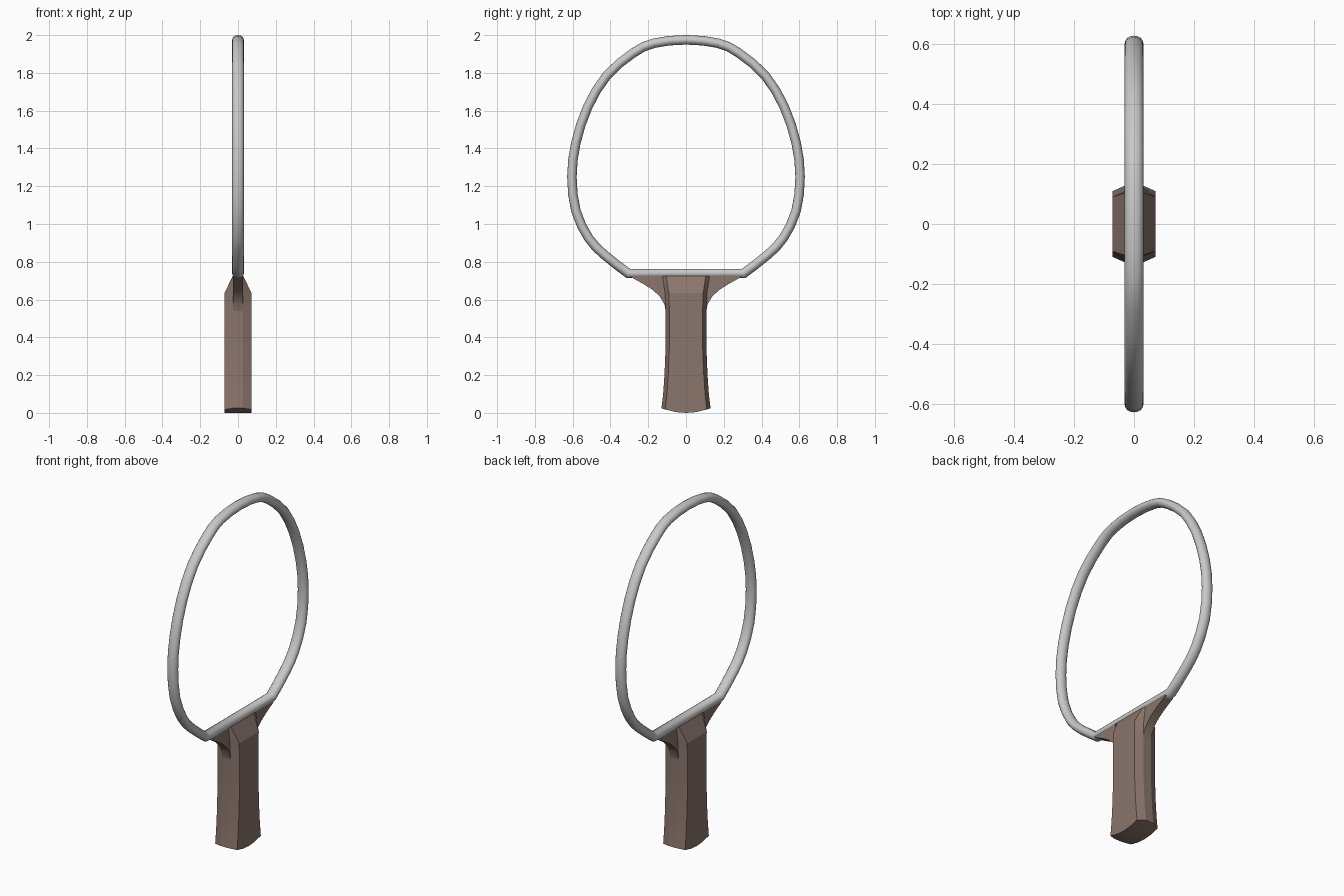
import bpy, bmesh, math
from mathutils import Vector

if "Cube" in bpy.data.objects:
    bpy.data.objects.remove(bpy.data.objects["Cube"])


def material(name, rgb):
    m = bpy.data.materials.new(name)
    m.diffuse_color = (*rgb, 1.0)
    m.use_nodes = True
    m.node_tree.nodes["Principled BSDF"].inputs["Base Color"].default_value = m.diffuse_color
    return m


GREY = material("light grey", (0.58, 0.58, 0.58))
BROWN = material("dull brown", (0.26, 0.18, 0.15))


def finish(name, bm, mat, angle):
    bmesh.ops.recalc_face_normals(bm, faces=bm.faces)
    me = bpy.data.meshes.new(name)
    bm.to_mesh(me)
    bm.free()
    me.materials.append(mat)
    ob = bpy.data.objects.new(name, me)
    bpy.context.collection.objects.link(ob)
    bpy.ops.object.select_all(action='DESELECT')
    ob.select_set(True)
    bpy.context.view_layer.objects.active = ob
    bpy.ops.object.shade_smooth_by_angle(angle=math.radians(angle))
    return ob


# Hoop centreline (y, z): right half from the top to the lower corner
half = [(0, 1.975), (0.17, 1.957), (0.28, 1.905), (0.42, 1.785), (0.52, 1.62),
        (0.583, 1.43), (0.604, 1.25), (0.583, 1.07), (0.515, 0.925),
        (0.43, 0.835), (0.305, 0.738)]


def smooth_path(pts, steps):
    p = [Vector(q) for q in pts]
    p = [Vector((-p[1].x, p[1].y))] + p + [2 * p[-1] - p[-2]]
    out = []
    for i in range(1, len(p) - 2):
        a, b, c, d = p[i - 1:i + 3]
        for s in range(steps):
            t = s / steps
            out.append(0.5 * (2 * b + (c - a) * t + (2 * a - 5 * b + 4 * c - d) * t * t
                              + (3 * b - a - 3 * c + d) * t ** 3))
    return out + [p[-2]]


right = smooth_path(half, 2)
path = right + [Vector((-q.x, q.y)) for q in reversed(right[1:])]

# Hoop: oval section swept round the closed path, mitred at the corners
bm = bmesh.new()
SIDES = 16
rings = []
n = len(path)
for i, q in enumerate(path):
    d0 = (q - path[i - 1]).normalized()
    d1 = (path[(i + 1) % n] - q).normalized()
    t = (d0 + d1).normalized()
    normal = Vector((-t.y, t.x)) / max(t.dot(d1), 0.5)
    ring = []
    for k in range(SIDES):
        a = 2 * math.pi * k / SIDES
        r = q + normal * 0.025 * math.cos(a)
        ring.append(bm.verts.new((0.031 * math.sin(a), r.x, r.y)))
    rings.append(ring)
for i in range(n):
    r0, r1 = rings[i], rings[(i + 1) % n]
    for k in range(SIDES):
        j = (k + 1) % SIDES
        bm.faces.new((r0[k], r0[j], r1[j], r1[k]))
finish("hoop_frame", bm, GREY, 40)

# Grip: bevelled section lofted upwards, flared foot, rounded base, sloped shoulders
levels = [(0.0, 0.130, 0.071), (0.1, 0.121, 0.071), (0.2, 0.114, 0.071),
          (0.35, 0.108, 0.071), (0.55, 0.108, 0.071), (0.635, 0.111, 0.071),
          (0.725, 0.125, 0.028)]
bm = bmesh.new()
rings = []
for z, w, x in levels:
    ys = [-w, -(w - 0.02), -w * 0.4, 0, w * 0.4, w - 0.02, w]
    xs = [0.026] + [x] * 5 + [0.026]
    loop = [(a, b) for a, b in zip(xs, ys)] + [(-a, b) for a, b in zip(xs[::-1], ys[::-1])]
    rings.append([bm.verts.new((a, b, z if z else 0.025 * (b / w) ** 2)) for a, b in loop])
m = len(rings[0])
for r0, r1 in zip(rings, rings[1:]):
    for k in range(m):
        j = (k + 1) % m
        bm.faces.new((r0[k], r0[j], r1[j], r1[k]))
for ring in (rings[0], rings[-1]):
    for k in range(6):
        bm.faces.new((ring[k], ring[k + 1], ring[m - 2 - k], ring[m - 1 - k]))
finish("grip", bm, BROWN, 20)

# Curved throat webs joining the grip to the hoop bar
web = [(0.08, 0.5), (0.105, 0.52), (0.114, 0.575), (0.138, 0.615), (0.175, 0.65),
       (0.225, 0.682), (0.29, 0.718), (0.29, 0.73), (0.08, 0.73)]
for side, label in ((1, "right"), (-1, "left")):
    bm = bmesh.new()
    f = bm.faces.new([bm.verts.new((-0.026, side * y, z)) for y, z in web])
    ext = bmesh.ops.extrude_face_region(bm, geom=[f])
    bmesh.ops.translate(bm, vec=(0.052, 0, 0),
                        verts=[v for v in ext["geom"] if isinstance(v, bmesh.types.BMVert)])
    finish("throat_web_" + label, bm, BROWN, 35)
